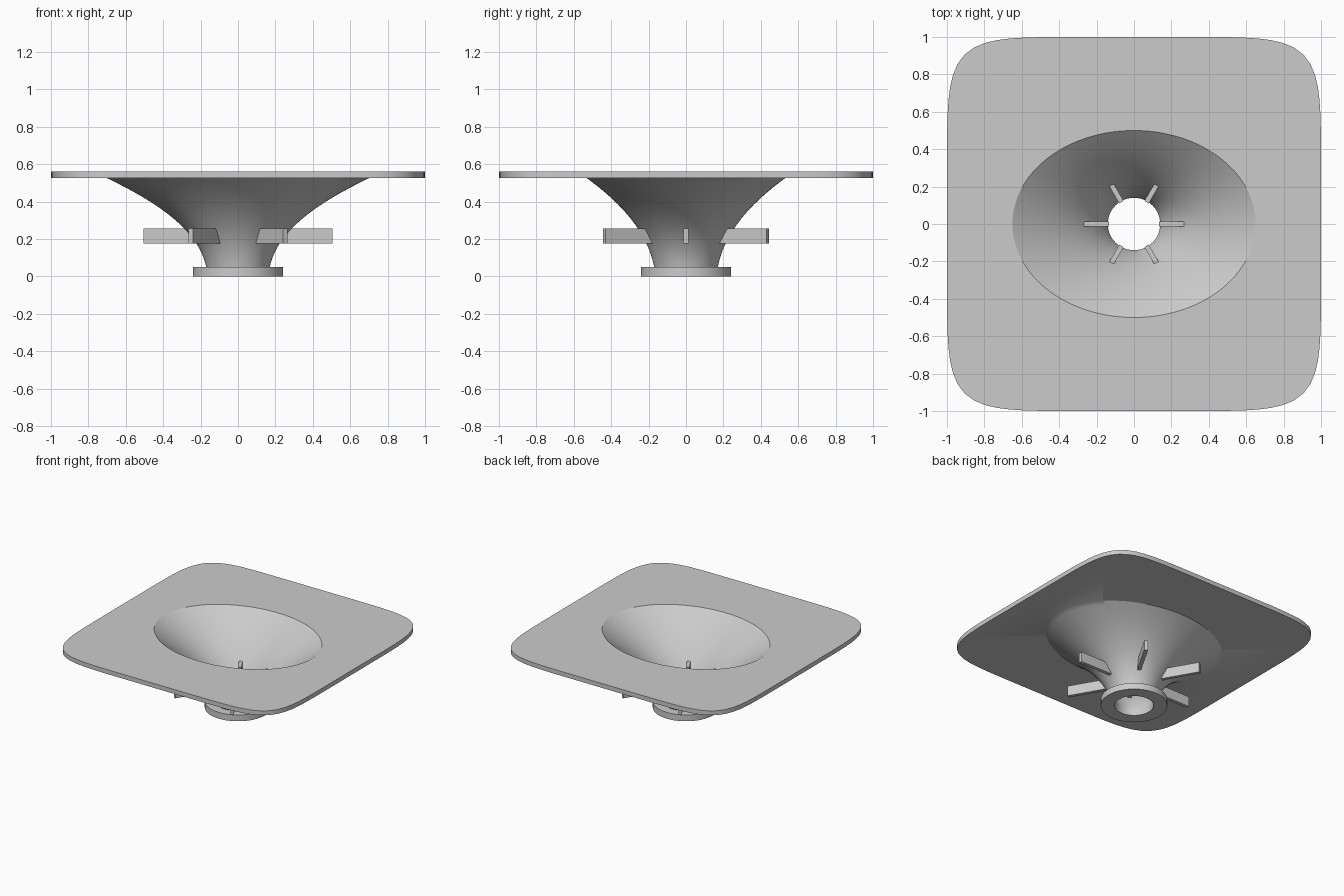
import bpy, bmesh, math
from mathutils import Vector
from mathutils.geometry import interpolate_bezier

cube = bpy.data.objects.get("Cube")
if cube:
    bpy.data.objects.remove(cube, do_unlink=True)

grey = bpy.data.materials.new("light grey")
grey.use_nodes = True
colour = (0.6, 0.6, 0.6, 1)
grey.diffuse_color = colour
grey.node_tree.nodes["Principled BSDF"].inputs["Base Color"].default_value = colour

SEGMENTS = 128


def ring(bm, rx, ry, z, power=2):
    """Ring of vertices: an ellipse for power 2, a rounded square for more."""
    verts = []
    for i in range(SEGMENTS):
        a = math.tau * i / SEGMENTS
        c, s = math.cos(a), math.sin(a)
        r = (abs(c) ** power + abs(s) ** power) ** (-1 / power)
        verts.append(bm.verts.new((rx * r * c, ry * r * s, z)))
    return verts


def finish(bm, name):
    bmesh.ops.recalc_face_normals(bm, faces=bm.faces)
    mesh = bpy.data.meshes.new(name)
    bm.to_mesh(mesh)
    bm.free()
    mesh.materials.append(grey)
    obj = bpy.data.objects.new(name, mesh)
    bpy.context.collection.objects.link(obj)
    return obj


def flare(*points):
    """Curve of (x radius, y radius, height) from neck to rim."""
    return [tuple(p) for p in interpolate_bezier(*map(Vector, points), 24)]


outer = flare((.17, .17, .05), (.21, .21, .25), (.44, .36, .40), (.70, .53, .525))
inner = flare((.14, .14, .05), (.20, .19, .24), (.42, .335, .41), (.65, .50, .56))

# Funnel: collar, outer flare, square plate, inner flare and bore in one loft
bm = bmesh.new()
collar = [(.14, .14, 0), (.24, .24, 0), (.24, .24, .05)]
plate = [(1, 1, .525, 7), (1, 1, .56, 7)]
rings = [ring(bm, *section) for section in collar + outer + plate + inner[::-1]]
for low, high in zip(rings, rings[1:] + rings[:1]):
    for i in range(SEGMENTS):
        j = (i + 1) % SEGMENTS
        bm.faces.new((low[i], low[j], high[j], high[i]))
funnel = finish(bm, "funnel")
bpy.context.view_layer.objects.active = funnel
funnel.select_set(True)
bpy.ops.object.shade_smooth_by_angle(angle=math.radians(30))

# Six radial fins passing through the funnel wall
for k in range(6):
    bm = bmesh.new()
    bmesh.ops.create_cube(bm, size=1)
    bmesh.ops.scale(bm, vec=(.37, .027, .08), verts=bm.verts)
    bmesh.ops.translate(bm, vec=(.32, 0, .215), verts=bm.verts)
    fin = finish(bm, f"fin_{k + 1}")
    fin.rotation_euler.z = math.radians(60 * k)
